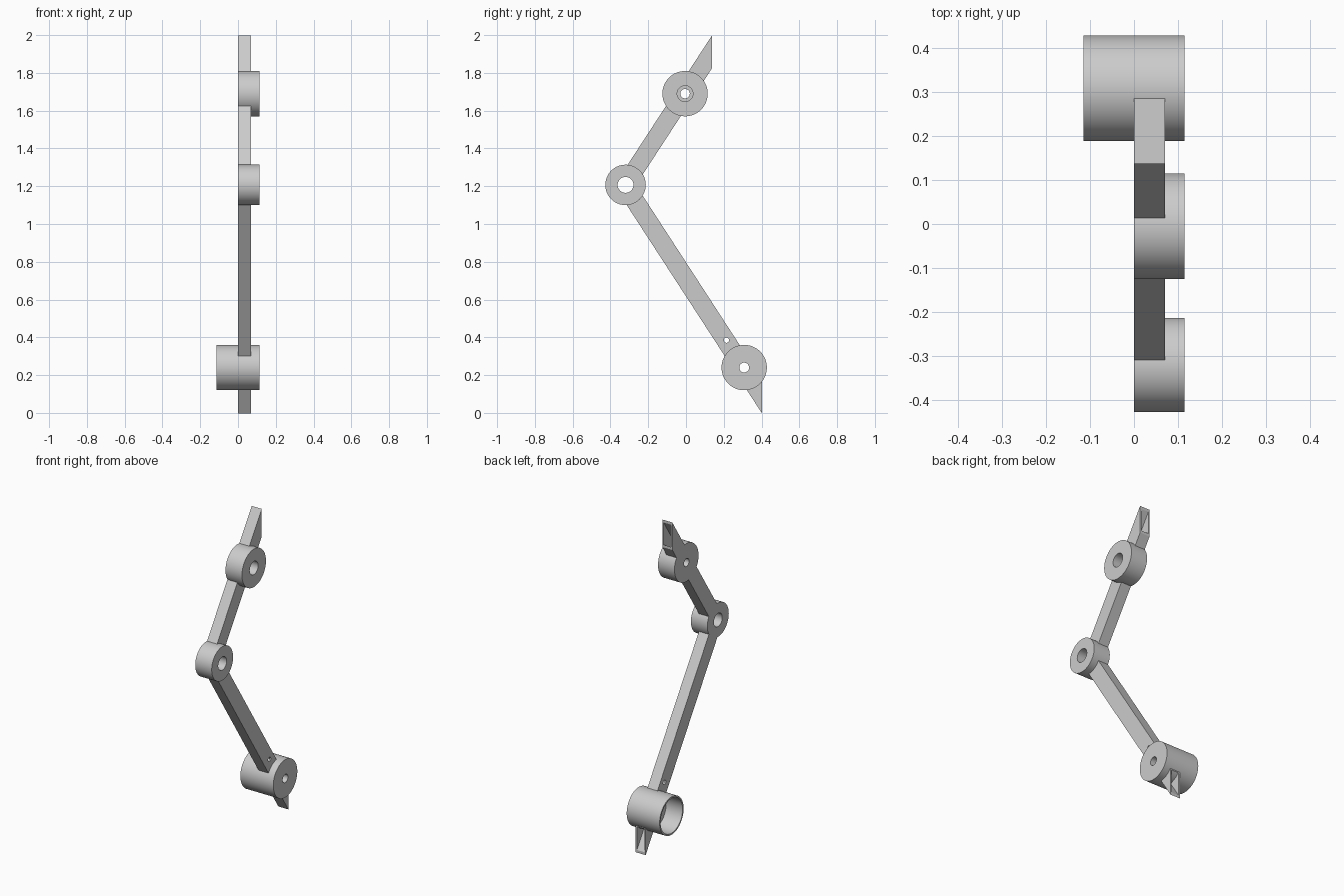
import bpy
import bmesh
from math import cos, sin, tau, radians
from mathutils import Vector

cube = bpy.data.objects.get("Cube")
if cube:
    bpy.data.objects.remove(cube, do_unlink=True)

SEGMENTS = 64
BAR_X = (0.0, 0.07)
WALL = 0.009

grey = bpy.data.materials.new("light grey")
grey.use_nodes = True
grey.diffuse_color = (0.6, 0.6, 0.6, 1)
grey.node_tree.nodes["Principled BSDF"].inputs["Base Color"].default_value = (0.6, 0.6, 0.6, 1)


def make_object(name, bm):
    bmesh.ops.recalc_face_normals(bm, faces=bm.faces)
    mesh = bpy.data.meshes.new(name)
    bm.to_mesh(mesh)
    bm.free()
    mesh.materials.append(grey)
    obj = bpy.data.objects.new(name, mesh)
    bpy.context.collection.objects.link(obj)
    return obj


def lathe(name, centre, profile):
    """Revolve a closed (x, radius) profile about an axis parallel to x."""
    bm = bmesh.new()
    rings = []
    for i in range(SEGMENTS):
        a = tau * i / SEGMENTS
        rings.append([bm.verts.new((x, centre[0] + r * cos(a), centre[1] + r * sin(a)))
                      for x, r in profile])
    n = len(profile)
    for i in range(SEGMENTS):
        a, b = rings[i], rings[(i + 1) % SEGMENTS]
        for j in range(n):
            k = (j + 1) % n
            bm.faces.new((a[j], a[k], b[k], b[j]))
    return make_object(name, bm)


def prism(name, outline, x0, x1):
    """Extrude a (y, z) outline along x."""
    bm = bmesh.new()
    face = bm.faces.new([bm.verts.new((x0, y, z)) for y, z in outline])
    out = bmesh.ops.extrude_face_region(bm, geom=[face])
    moved = [v for v in out["geom"] if isinstance(v, bmesh.types.BMVert)]
    bmesh.ops.translate(bm, vec=(x1 - x0, 0, 0), verts=moved)
    return make_object(name, bm)


def disc(name, centre, radius):
    outline = [(centre[0] + radius * cos(tau * i / SEGMENTS),
                centre[1] + radius * sin(tau * i / SEGMENTS)) for i in range(SEGMENTS)]
    return prism(name, outline, -0.2, 0.2)


def cut(obj, cutter):
    cutter.hide_render = True
    mod = obj.modifiers.new("cut", "BOOLEAN")
    mod.operation = "DIFFERENCE"
    mod.solver = "EXACT"
    mod.object = cutter
    bpy.context.view_layer.objects.active = obj
    bpy.ops.object.modifier_apply(modifier=mod.name)
    bpy.data.objects.remove(cutter, do_unlink=True)


def bar_outline(start, end, low, high, cut_y):
    """Slanted strip from start, through end, to a vertical cut at cut_y."""
    a, d = Vector(start), (Vector(end) - Vector(start)).normalized()
    side = Vector((-d.y, d.x))
    points = []
    for offset in (low, high):
        p = a + side * offset
        points.append((p, p + d * ((cut_y - p.x) / d.x)))
    return [points[0][0], points[0][1], points[1][1], points[1][0]]


def hollow_bar(name, start, end, low, high, cut_y, joints):
    bar = prism(name, bar_outline(start, end, low, high, cut_y), *BAR_X)
    cut(bar, prism("bore", bar_outline(start, end, low + WALL, high - WALL, cut_y + 0.05),
                   BAR_X[0] + WALL, BAR_X[1] - WALL))
    for centre, radius in joints:
        cut(bar, disc("joint_cutter", centre, radius - 0.003))
    return bar


# Joint centres (y, z) and radii
hip, knee, ankle = (-0.005, 1.69), (-0.32, 1.207), (0.308, 0.24)
hip_r, knee_r, ankle_r = 0.12, 0.107, 0.12
outer = 0.115

# Upper drum with a counterbored hole
upper_drum = lathe("upper_drum", hip, [
    (0, 0.025), (0, hip_r), (outer, hip_r), (outer, 0.042), (0.045, 0.042), (0.045, 0.025)])

# Middle drum with a plain through hole
middle_drum = lathe("middle_drum", knee, [
    (0, 0.042), (0, knee_r), (outer, knee_r), (outer, 0.042)])

# Lower drum: solid hub on the left, open cup on the right
lower_drum = lathe("lower_drum", ankle, [
    (0, 0.026), (0, ankle_r - 0.01), (-outer, ankle_r - 0.01), (-outer, ankle_r),
    (outer, ankle_r), (outer, 0.026)])

# Hollow bars, each running past its drum into an open pointed tip
upper_bar = hollow_bar("upper_bar", knee, hip, -0.046, 0.049, 0.137,
                       [(knee, knee_r), (hip, hip_r)])
lower_bar = hollow_bar("lower_bar", knee, ankle, -0.053, 0.045, 0.403,
                       [(knee, knee_r), (ankle, ankle_r)])

# Pin hole near the lower end of the lower bar
cut(lower_bar, disc("pin_cutter", (0.214, 0.385), 0.014))

# Smooth curved walls, keep rims crisp
bpy.ops.object.select_all(action="DESELECT")
for obj in (upper_drum, middle_drum, lower_drum, upper_bar, lower_bar):
    obj.select_set(True)
    bpy.context.view_layer.objects.active = obj
bpy.ops.object.shade_smooth_by_angle(angle=radians(30))
